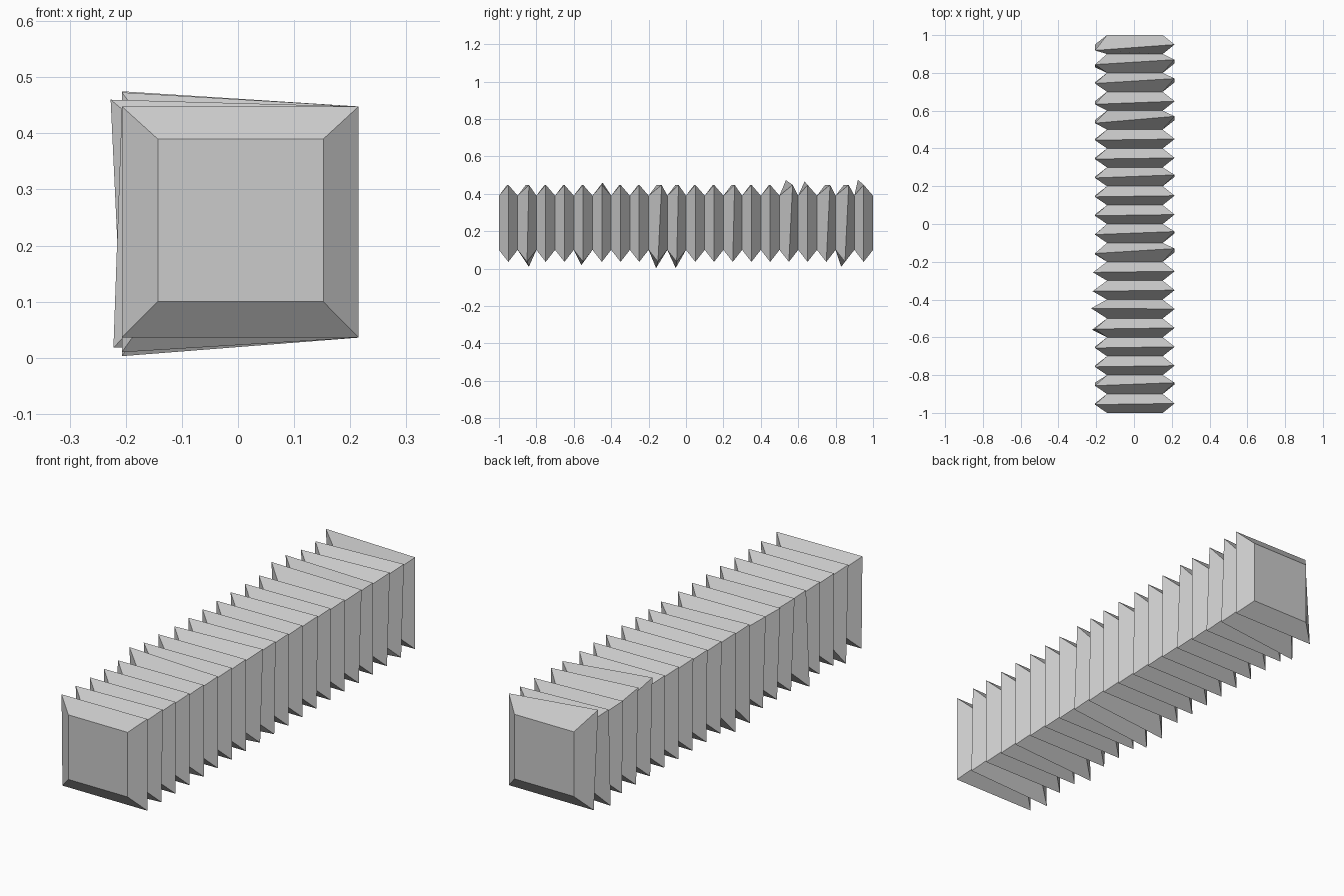
import bpy, bmesh

if "Cube" in bpy.data.objects:
    bpy.data.objects.remove(bpy.data.objects["Cube"])

RIBS, PITCH = 20, 0.1
INNER = (-0.143, 0.152, 0.10, 0.39)     # x0, x1, z0, z1 of the valleys
OUTER = (-0.207, 0.215, 0.036, 0.448)   # same for the ridges

# Uneven ridge corners: (rib, corner) -> x, y, z shift
# Corners: 0 bottom left, 1 bottom right, 2 top right, 3 top left
SHIFT = {
    (1, 0): (0, 0.01, -0.026), (4, 0): (-0.015, -0.01, -0.018),
    (8, 0): (0, -0.01, -0.033), (9, 0): (0, -0.005, -0.033),
    (18, 0): (0, -0.02, -0.026),
    (5, 3): (-0.02, 0.01, 0.012), (15, 3): (0, -0.01, 0.025),
    (16, 3): (0, -0.01, 0.018), (19, 3): (0, -0.025, 0.027),
    (6, 3): (-0.012, 0, 0), (7, 3): (-0.01, 0, 0),
}
# Sideways lean of the right-hand ridge tips along the beam
LEAN = {1: 0.01, 8: 0.02, 9: 0.01, 12: 0.01, 15: 0.02, 17: 0.02, 18: 0.02}


def corners(box, y):
    x0, x1, z0, z1 = box
    return [[x0, y, z0], [x1, y, z0], [x1, y, z1], [x0, y, z1]]


bm = bmesh.new()
rings = []
for k in range(2 * RIBS + 1):
    pts = corners(OUTER if k % 2 else INNER, -1 + k * PITCH / 2)
    if k % 2:
        rib = k // 2
        for c, p in enumerate(pts):
            d = SHIFT.get((rib, c), (0, 0, 0))
            for a in range(3):
                p[a] += d[a]
            if c == 2:
                p[1] += LEAN.get(rib, 0)
            elif c == 3:
                p[1] -= 0.006
    rings.append([bm.verts.new(p) for p in pts])

# Pleated skin and end caps
for a, b in zip(rings, rings[1:]):
    for i in range(4):
        j = (i + 1) % 4
        bm.faces.new((a[i], a[j], b[j], b[i]))
bm.faces.new(rings[0])
bm.faces.new(rings[-1][::-1])
bmesh.ops.recalc_face_normals(bm, faces=bm.faces)

mesh = bpy.data.meshes.new("pleated_bellows")
bm.to_mesh(mesh)
bm.free()
bpy.context.collection.objects.link(bpy.data.objects.new("pleated_bellows", mesh))
